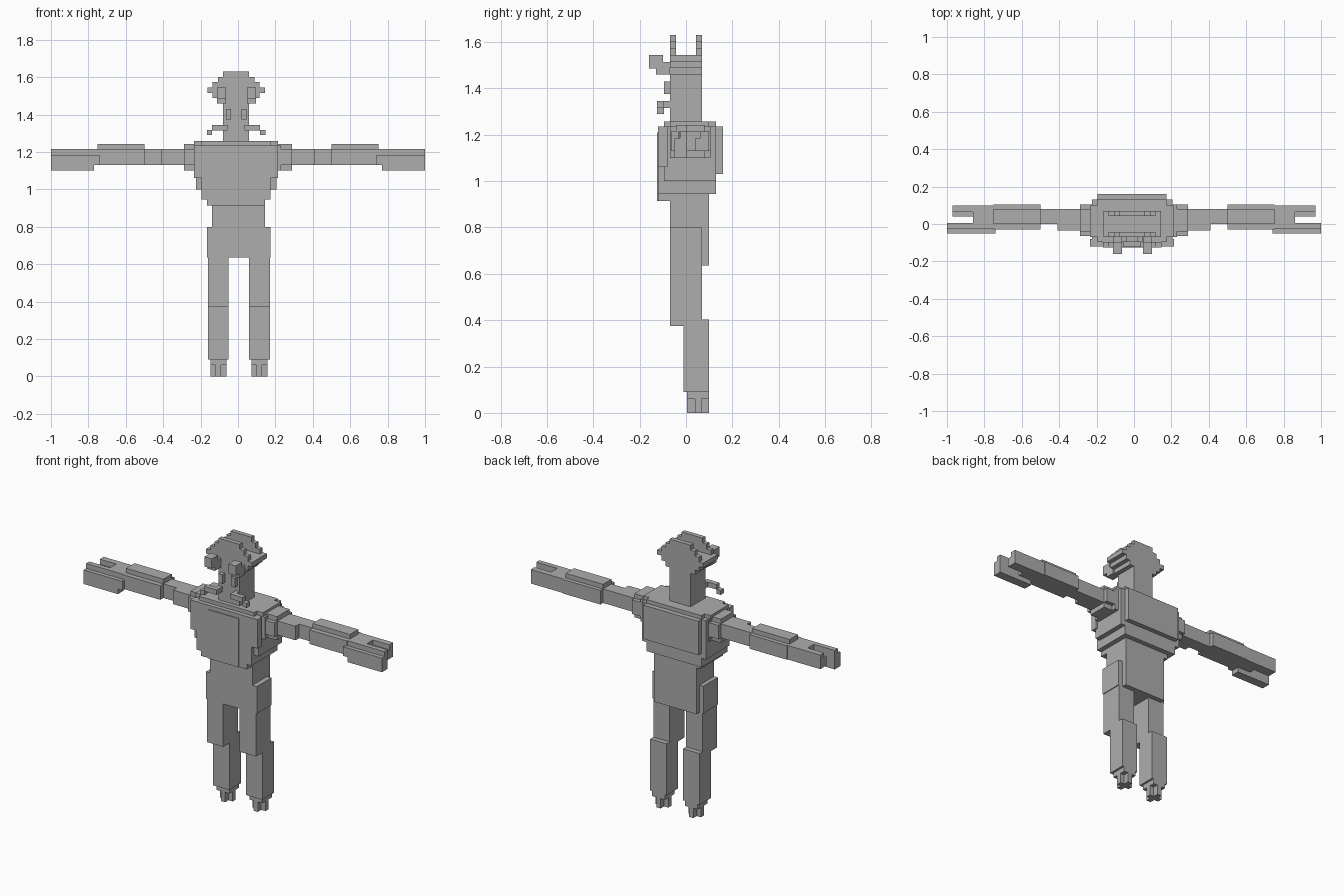
import bpy, bmesh
from mathutils import Matrix

grey = bpy.data.materials.new("plain grey")
grey.diffuse_color = (0.42, 0.42, 0.42, 1)


def part(name, boxes, mirror=None):
    """Joins boxes (x0, x1, y0, y1, z0, z1); mirror is the x of a mirror plane."""
    bm = bmesh.new()
    for b in boxes:
        copies = [b]
        if mirror is not None:
            copies.append((2 * mirror - b[1], 2 * mirror - b[0]) + tuple(b[2:]))
        for x0, x1, y0, y1, z0, z1 in copies:
            m = Matrix.Translation(((x0 + x1) / 2, (y0 + y1) / 2, (z0 + z1) / 2))
            m = m @ Matrix.Diagonal((x1 - x0, y1 - y0, z1 - z0, 1))
            bmesh.ops.create_cube(bm, size=1, matrix=m)
    me = bpy.data.meshes.new(name)
    bm.to_mesh(me)
    bm.free()
    me.materials.append(grey)
    ob = bpy.data.objects.new(name, me)
    bpy.context.collection.objects.link(ob)
    return ob


V = 0.028    # block size
C = -0.01    # middle of head and chest

# head: stepped layers widening upwards, with a raised rim in front and behind
part("neck", [(C - .07, C + .07, -.07, .07, 1.24, 1.47)])
part("head", [(C - h, C + h, -.07, .07, 1.46 + i * V, 1.46 + (i + 1) * V)
              for i, h in enumerate((.098, .126, .154))])
rims = []
for y in (-.07, .043):
    for i, h in enumerate((.126, .098, .07)):
        rims.append((C - h, C + h, y, y + .027, 1.544 + i * .029, 1.544 + (i + 1) * .029))
part("head_rims", rims)

# face: projecting eyes, nose pieces and side whiskers
part("eyes", [(.048, .097, -.16, -.10, 1.485, 1.544),
              (.048, .097, -.13, -.07, 1.46, 1.515)], C + .002)
part("nose", [(.018, .045, -.095, -.07, 1.375, 1.43)], C)
part("whiskers", [(.035, .118, -.125, -.095, 1.315, 1.345),
                  (.118, .146, -.125, -.095, 1.29, 1.345 - V),
                  (.035, .06, -.125, -.065, 1.315, 1.345)], C)

# chest: stacked steps rounding the barrel shape
part("chest", [
    (-.225, .205, -.095, .13, 1.0, 1.235),
    (-.195, .175, -.12, .16, 1.03, 1.235),
    (-.195, .175, -.12, .13, .945, 1.04),
    (-.165, .145, -.12, .10, .915, .96),
    (-.195, .175, -.095, .13, 1.23, 1.258),
    (-.115, .09, -.125, -.10, .915, 1.21)])
part("collar_steps", [(.085, .215, -.07, .10, 1.235, 1.258),
                      (.155, .215, -.12, -.08, 1.06, 1.235)], C)

# hips and seat
part("hips", [(-.14, .145, -.07, .10, .78, .95),
              (-.165, .175, -.07, .07, .635, .80),
              (-.14, .145, .06, .10, .635, .80)])

# arms stretched sideways
part("shoulders", [(.19, .29, -.065, .105, 1.13, 1.215),
                   (.19, .29, -.04, .08, 1.10, 1.243),
                   (.19, .23, -.07, .105, 1.10, 1.235)], 0)
part("upper_arms", [(.28, .41, -.035, .08, 1.13, 1.215),
                    (.40, .51, 0, .08, 1.13, 1.215)], 0)
part("forearms", [(.50, .75, -.03, .105, 1.13, 1.215),
                  (.50, .75, 0, .08, 1.21, 1.243)], 0)
part("hands", [(.745, .86, 0, .10, 1.13, 1.215),
               (.74, 1.0, -.05, -.022, 1.13, 1.185),
               (.745, 1.0, -.025, .005, 1.13, 1.215),
               (.77, 1.0, -.05, .005, 1.10, 1.135),
               (.85, .97, .04, .065, 1.13, 1.185),
               (.85, .97, .063, .10, 1.13, 1.215)], 0)

# legs and clawed feet
part("thighs", [(.06, .17, -.07, .07, .375, .72)], .005)
part("calves", [(.06, .17, -.01, .10, .09, .402)], .005)
part("feet", [(.072, .157, .005, .10, .06, .092),
              (.10, .129, .005, .10, 0, .07),
              (.072, .157, .038, .067, 0, .07)], .005)
